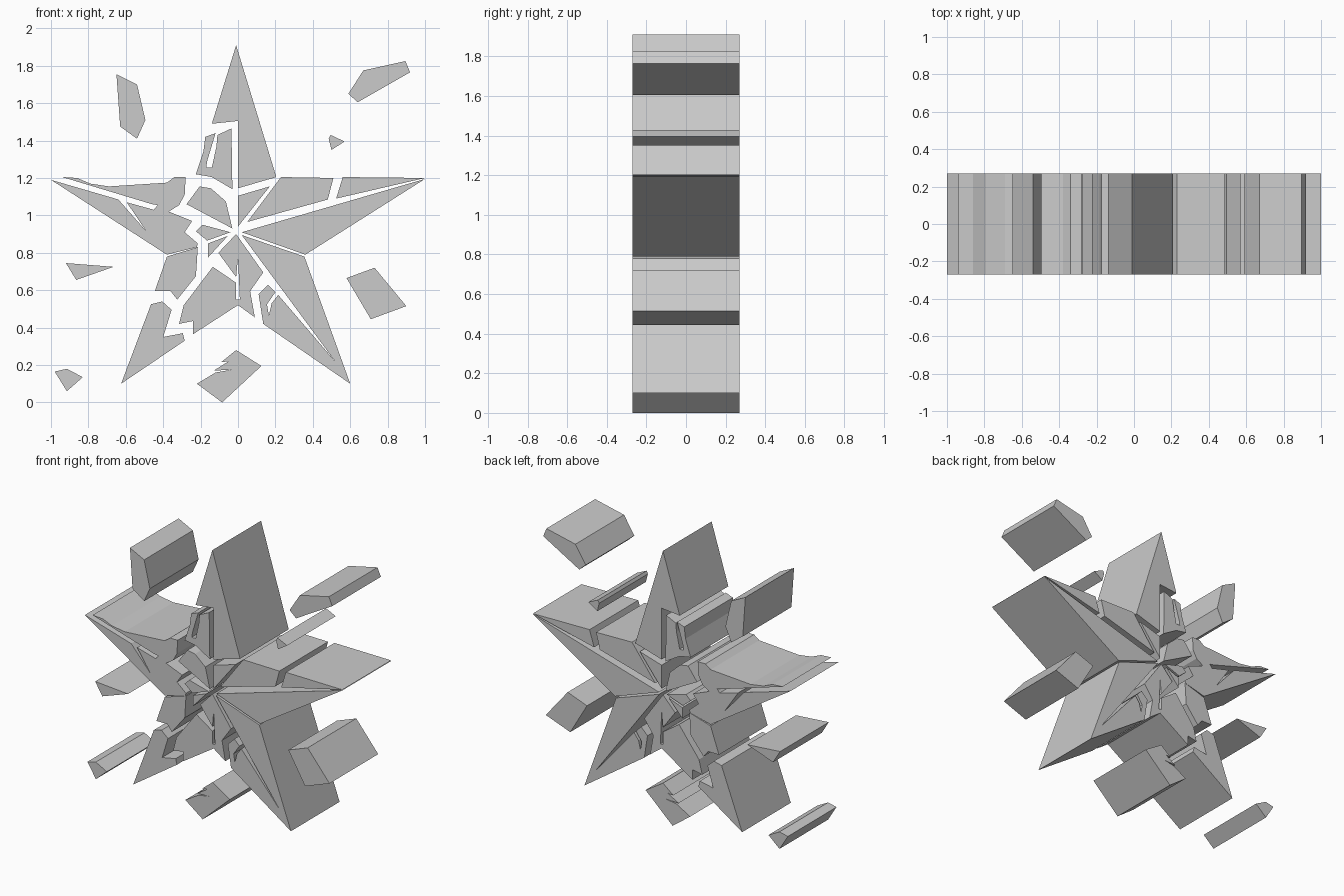
import bpy, bmesh

HALF_DEPTH = 0.27


def shard(name, outline):
    """Extrude a front outline (x, z) through the full depth of the star."""
    bm = bmesh.new()
    front = bm.faces.new([bm.verts.new((x, -HALF_DEPTH, z)) for x, z in outline])
    ext = bmesh.ops.extrude_face_region(bm, geom=[front], use_keep_orig=True)
    moved = [g for g in ext["geom"] if isinstance(g, bmesh.types.BMVert)]
    bmesh.ops.translate(bm, verts=moved, vec=(0, 2 * HALF_DEPTH, 0))
    bmesh.ops.recalc_face_normals(bm, faces=bm.faces)
    mesh = bpy.data.meshes.new(name)
    bm.to_mesh(mesh)
    bm.free()
    obj = bpy.data.objects.new(name, mesh)
    bpy.context.collection.objects.link(obj)
    return obj


# Top point of the star and the cracked shard beneath it
shard("top_point", [(-0.01, 1.91), (0.205, 1.205), (0, 1.145), (0, 1.505), (-0.14, 1.49)])
shard("top_inner_shard", [
    (-0.035, 1.465), (-0.11, 1.43), (-0.115, 1.37), (-0.14, 1.255), (-0.17, 1.255),
    (-0.165, 1.29), (-0.12, 1.44), (-0.175, 1.42), (-0.185, 1.34), (-0.225, 1.22),
    (-0.14, 1.205), (-0.03, 1.14)])

# Right arm
shard("right_arm_centre", [(0, 1.105), (0.17, 1.155), (0, 0.94)])
shard("right_arm_upper", [(0.23, 1.205), (0.51, 1.20), (0.48, 1.085), (0.05, 0.965)])
shard("right_arm_tip", [(0.56, 1.205), (1.0, 1.20), (0.525, 1.09)])
shard("right_arm_lower", [(1.0, 1.195), (0.36, 0.79), (0.02, 0.91)])

# Right leg with a long crack
shard("right_leg", [
    (0.02, 0.895), (0.355, 0.78), (0.60, 0.10), (0.135, 0.42), (0.11, 0.58),
    (0.16, 0.63), (0.20, 0.59), (0.155, 0.525), (0.165, 0.465), (0.18, 0.53),
    (0.215, 0.575), (0.515, 0.225)])

# Lower centre between the legs, with a vertical crack
shard("lower_centre", [
    (-0.01, 0.90), (0.135, 0.695), (0.065, 0.595), (0.09, 0.455), (0, 0.52),
    (-0.24, 0.365), (-0.24, 0.435), (-0.315, 0.42), (-0.29, 0.52), (-0.135, 0.725),
    (-0.01, 0.64), (-0.01, 0.55), (0.01, 0.55), (0, 0.78), (-0.01, 0.67),
    (-0.105, 0.80)])

# Small shards left of centre
shard("centre_shard_upper", [
    (-0.205, 1.155), (-0.275, 1.06), (-0.03, 0.93), (-0.065, 1.075), (-0.145, 1.145)])
shard("centre_shard_middle", [(-0.04, 0.91), (-0.19, 0.95), (-0.225, 0.915), (-0.165, 0.865)])
shard("centre_shard_lower", [(-0.055, 0.89), (-0.16, 0.85), (-0.16, 0.775)])

# Left arm with a chipped top and a forked crack
shard("left_arm", [
    (-0.94, 1.205), (-0.86, 1.20), (-0.79, 1.17), (-0.69, 1.155), (-0.38, 1.175),
    (-0.34, 1.205), (-0.28, 1.205), (-0.285, 1.11), (-0.315, 1.055), (-0.37, 1.02),
    (-0.245, 0.97), (-0.285, 0.91), (-0.215, 0.85), (-0.22, 0.83), (-0.38, 0.79),
    (-1.0, 1.19), (-0.64, 1.085), (-0.49, 0.915), (-0.595, 1.07), (-0.45, 1.03),
    (-0.43, 1.055), (-0.46, 1.06)])

# Left leg
shard("left_leg_upper", [
    (-0.215, 0.83), (-0.38, 0.78), (-0.445, 0.595), (-0.36, 0.595),
    (-0.325, 0.55), (-0.225, 0.675)])
shard("left_leg_lower", [
    (-0.465, 0.525), (-0.405, 0.54), (-0.355, 0.495), (-0.40, 0.35),
    (-0.295, 0.37), (-0.285, 0.33), (-0.625, 0.10)])

# Loose fragments floating around the star
shard("fragment_top_left", [
    (-0.65, 1.755), (-0.54, 1.70), (-0.495, 1.51), (-0.54, 1.41), (-0.63, 1.475)])
shard("fragment_top_right", [
    (0.59, 1.65), (0.67, 1.775), (0.895, 1.825), (0.92, 1.765), (0.64, 1.605)])
shard("fragment_right_chip", [(0.485, 1.41), (0.495, 1.43), (0.57, 1.395), (0.50, 1.35)])
shard("fragment_left", [(-0.92, 0.745), (-0.665, 0.725), (-0.865, 0.655)])
shard("fragment_right", [(0.58, 0.665), (0.73, 0.72), (0.90, 0.515), (0.71, 0.445)])
shard("fragment_bottom_left", [(-0.98, 0.165), (-0.915, 0.18), (-0.83, 0.135), (-0.915, 0.06)])
shard("fragment_bottom", [
    (-0.01, 0.28), (0.125, 0.195), (-0.085, 0), (-0.22, 0.10), (-0.12, 0.16), (-0.035, 0.175),
    (-0.13, 0.17), (-0.05, 0.22), (-0.09, 0.215)])
